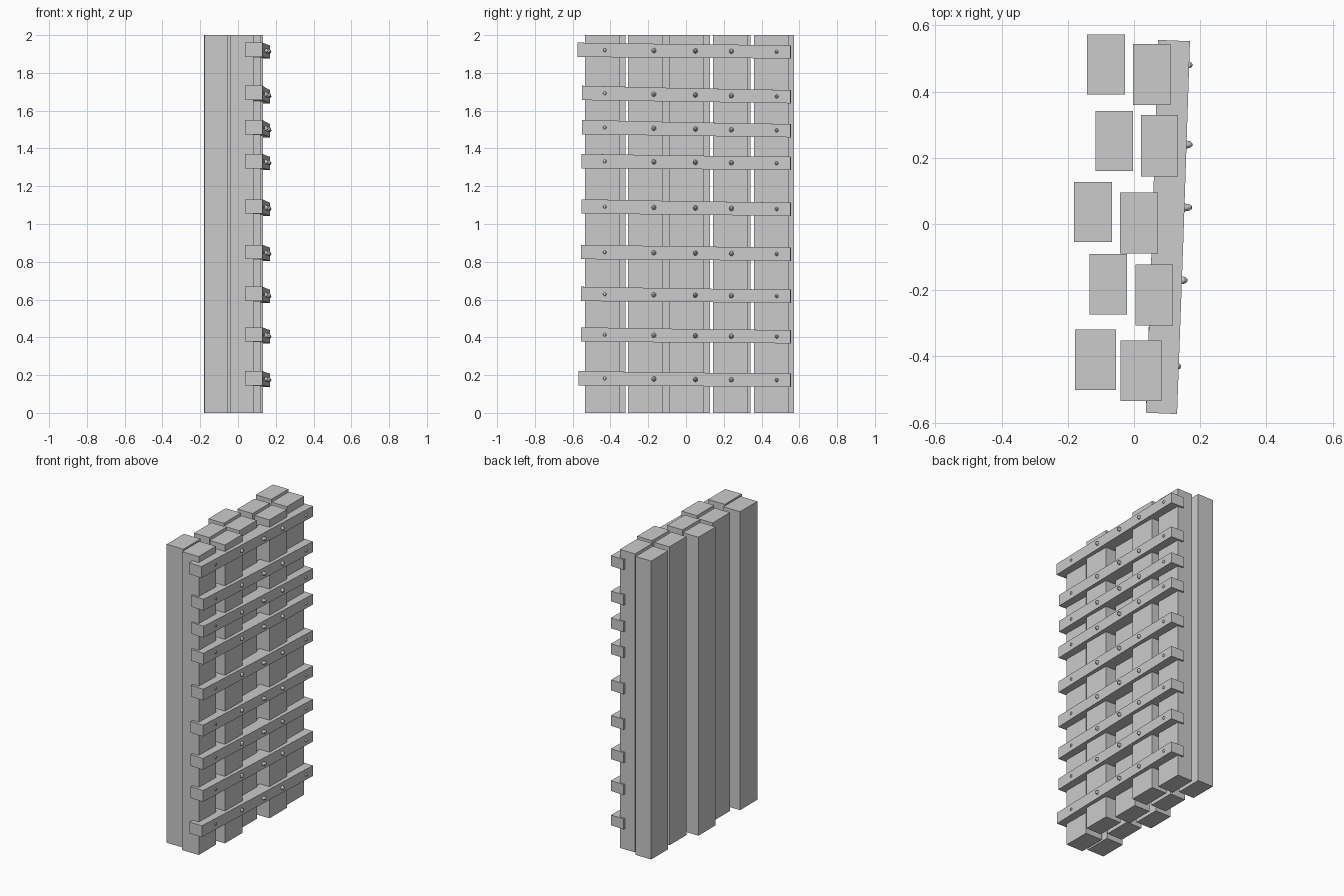
import bpy, bmesh
from mathutils import Vector

if "Cube" in bpy.data.objects:
    bpy.data.objects.remove(bpy.data.objects["Cube"])


def make_object(name, bm):
    bmesh.ops.recalc_face_normals(bm, faces=bm.faces)
    mesh = bpy.data.meshes.new(name)
    bm.to_mesh(mesh)
    bm.free()
    ob = bpy.data.objects.new(name, mesh)
    bpy.context.collection.objects.link(ob)
    return ob


def post(name, x0, x1, y0, y1):
    bm = bmesh.new()
    bmesh.ops.create_cube(bm, size=1)
    for v in bm.verts:
        v.co = Vector((x0 if v.co.x < 0 else x1,
                       y0 if v.co.y < 0 else y1,
                       0 if v.co.z < 0 else 2))
    make_object(name, bm)


def slat(name, stations):
    # Each station: y, inner x, outer x, centre z, half height
    bm = bmesh.new()
    rings = []
    for y, xi, xo, z, h in stations:
        rings.append([bm.verts.new(p) for p in (
            (xi, y, z - h), (xo, y, z - h), (xo, y, z + h), (xi, y, z + h))])
    for a, b in zip(rings, rings[1:]):
        for i in range(4):
            j = (i + 1) % 4
            bm.faces.new((a[i], a[j], b[j], b[i]))
    bm.faces.new(rings[0])
    bm.faces.new(rings[-1])
    # Skew the ends so they stay square to the slanted slat
    for v, s in [(r[i], 1) for r in (rings[0], rings[-1]) for i in (1, 2)]:
        v.co.y -= 0.004 * s
    make_object(name, bm)


# Two staggered rows of upright timbers
back_row = [(-.142, -.027, .391, .572), (-.116, -.003, .160, .341),
            (-.181, -.066, -.055, .127), (-.134, -.021, -.274, -.091),
            (-.178, -.054, -.501, -.319)]
front_row = [(-.003, .110, .360, .544), (.021, .133, .144, .329),
             (-.042, .073, -.089, .095), (.005, .118, -.306, -.122),
             (-.041, .083, -.534, -.352)]
for row, items in (("back", back_row), ("front", front_row)):
    for n, dims in enumerate(items):
        post(f"{row}_post_{n + 1}", *dims)

# Slightly crooked cross slats: left z, right z, left end y
slats = [(.183, .173, -.565), (.415, .403, -.553), (.630, .617, -.553),
         (.852, .840, -.552), (1.093, 1.078, -.550), (1.333, 1.321, -.549),
         (1.513, 1.494, -.546), (1.694, 1.674, -.546), (1.922, 1.911, -.570)]

# Nail domes: y, surface x, protrusion, radius
nails = [(-.43, .134, .008, .009), (-.17, .144, .018, .012),
         (.05, .152, .025, .012), (.24, .159, .018, .012),
         (.48, .167, .010, .009)]

for n, (zl, zr, yl) in enumerate(slats):
    zm = (zl + zr) / 2
    slat(f"cross_slat_{n + 1}", [
        (yl, .036, .130, zl, .038),
        (-.05, .054, .149, zm, .036),
        (.556, .073, .169, zr, .035)])
    for k, (y, x, out, r) in enumerate(nails):
        t = (y + .56) / 1.12
        bm = bmesh.new()
        bmesh.ops.create_uvsphere(bm, u_segments=10, v_segments=6, radius=1)
        for v in bm.verts:
            v.co = Vector((x + v.co.x * out, y + v.co.y * r,
                           zl + (zr - zl) * t + v.co.z * r * 1.1))
        make_object(f"nail_{n + 1}_{k + 1}", bm)
